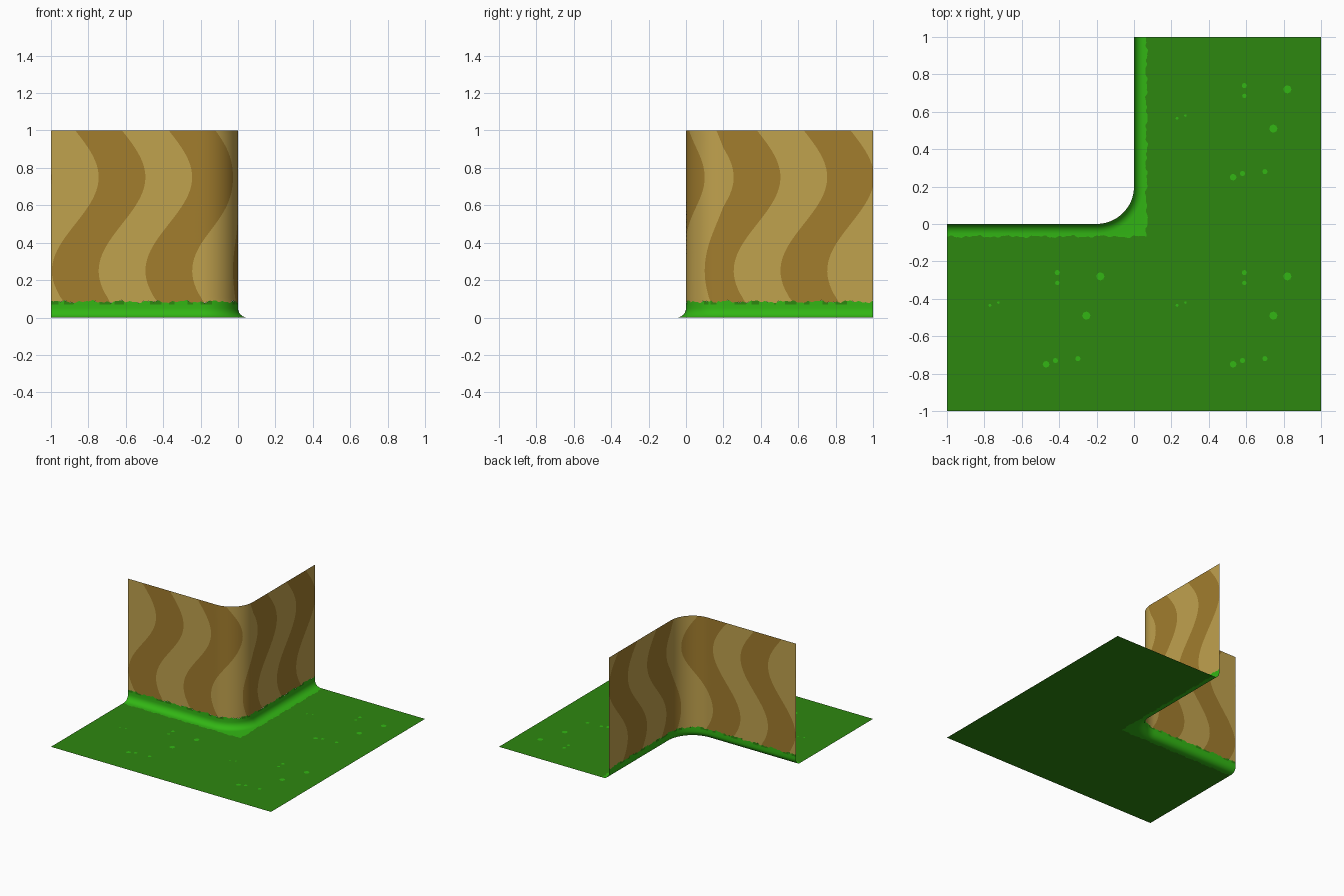
import bpy, bmesh, math

if "Cube" in bpy.data.objects:
    bpy.data.objects.remove(bpy.data.objects["Cube"])

R, FILLET = 0.2, 0.05      # cliff corner radius, fillet at the foot


def material(name, rgb):
    m = bpy.data.materials.new(name)
    m.diffuse_color = (*rgb, 1)
    m.use_nodes = True
    m.node_tree.nodes["Principled BSDF"].inputs["Base Color"].default_value = m.diffuse_color
    return m


TAN = material("tan rock", (0.53, 0.36, 0.076))
BROWN = material("brown rock", (0.36, 0.205, 0.027))
DARK = material("dark grass", (0.027, 0.242, 0.005))
BRIGHT = material("bright grass", (0.032, 0.47, 0.007))


def wall(u, off=0.0):
    """Plan position along the cliff line, pushed outwards by off."""
    if u <= -R:
        return u, -off
    if u >= R:
        return off, u
    a = 60 * (u + R) / 0.205 if u < 0.005 else 60 + 30 * (u - 0.005) / 0.195
    a = math.radians(a)
    return -R + (R + off) * math.sin(a), R - (R + off) * math.cos(a)


def square(u, d):
    """Plan position along a square-cornered line at distance d."""
    if u <= -R:
        return u, -d
    if u >= R:
        return d, u
    if u <= 0:
        return -R + (R + d) * (u + R) / R, -d
    return d, -d + (R + d) * u / R


def jag(u):
    """Ragged grass edge."""
    return (0.004 * math.sin(37.7 * u) + 0.003 * math.sin(88 * u + 1)
            + 0.003 * math.sin(163 * u + 2))


def add_grid(bm, nu, nv, point, mat):
    rows = [[bm.verts.new(point(i, j)) for i in range(nu + 1)] for j in range(nv + 1)]
    for j in range(nv):
        for i in range(nu):
            f = bm.faces.new((rows[j][i], rows[j][i + 1], rows[j + 1][i + 1], rows[j + 1][i]))
            f.material_index = mat(i, j)
            f.smooth = True


def finish(name, bm, mats):
    bmesh.ops.remove_doubles(bm, verts=bm.verts[:], dist=1e-5)
    me = bpy.data.meshes.new(name)
    bm.to_mesh(me)
    bm.free()
    for m in mats:
        me.materials.append(m)
    ob = bpy.data.objects.new(name, me)
    bpy.context.collection.objects.link(ob)
    return ob


# Cliff wall: one curved sheet made of wavy stripes
EDGE, ROWS, COLS = 0.085, 40, 24
bm = bmesh.new()
for k in range(-5, 6):
    def stripe(i, j, k=k):
        t = j / ROWS
        z = EDGE + (1 - EDGE) * t
        u = -0.12 + 0.25 * (k + i / COLS) - 0.125 * math.sin(2 * math.pi * z)
        u = max(-1, min(1, u))
        x, y = wall(u)
        return x, y, z + (1 - t) ** 12 * jag(u)
    add_grid(bm, COLS, ROWS, stripe, lambda i, j, k=k: k % 2)
finish("cliff_wall", bm, [TAN, BROWN])

# Grass bank: ragged ground edge, concave fillet, ragged top on the wall
N, SEG = 200, 6


def bank(i, j):
    u = -1 + 2 * i / N
    if j == 0:
        return *square(u, 0.067 + jag(u + 0.3)), 0
    if j <= SEG + 1:
        a = math.pi / 2 * (j - 1) / SEG
        return *wall(u, FILLET * (1 - math.sin(a))), FILLET * (1 - math.cos(a))
    return *wall(u), (0.07 if j == SEG + 2 else EDGE + jag(u))


def bank_colour(i, j):
    u = -1 + 2 * i / N
    patch = math.sin(25.1 * u) + math.sin(69 * u + 1) > 0.2
    return 1 if j == SEG + 2 and patch else 0


bm = bmesh.new()
add_grid(bm, N, SEG + 3, bank, bank_colour)
finish("grass_bank", bm, [BRIGHT, DARK])


# Ground: flat L-shaped sheet
def ground(i, j):
    u = -1 + 2 * i / N
    return *square(u, 1 if j == 0 else 0.067 + jag(u + 0.3)), 0


bm = bmesh.new()
add_grid(bm, N, 1, ground, lambda i, j: 0)
finish("ground", bm, [DARK])

# Grass specks: thin patches repeated on each unit tile
SPECKS = [(0.59, 0.74, 0.014), (0.59, 0.685, 0.012), (0.82, 0.72, 0.022),
          (0.745, 0.51, 0.022), (0.53, 0.25, 0.018), (0.58, 0.27, 0.014),
          (0.70, 0.28, 0.014), (0.23, 0.565, 0.008), (0.275, 0.58, 0.007)]
bm = bmesh.new()
for ox, oy in ((0, 0), (0, -1), (-1, -1)):
    for x, y, r in SPECKS:
        ring = [bm.verts.new((ox + x + r * math.cos(a * math.pi / 4),
                              oy + y + r * math.sin(a * math.pi / 4), 0.002))
                for a in range(8)]
        bm.faces.new(ring)
finish("grass_specks", bm, [BRIGHT])
